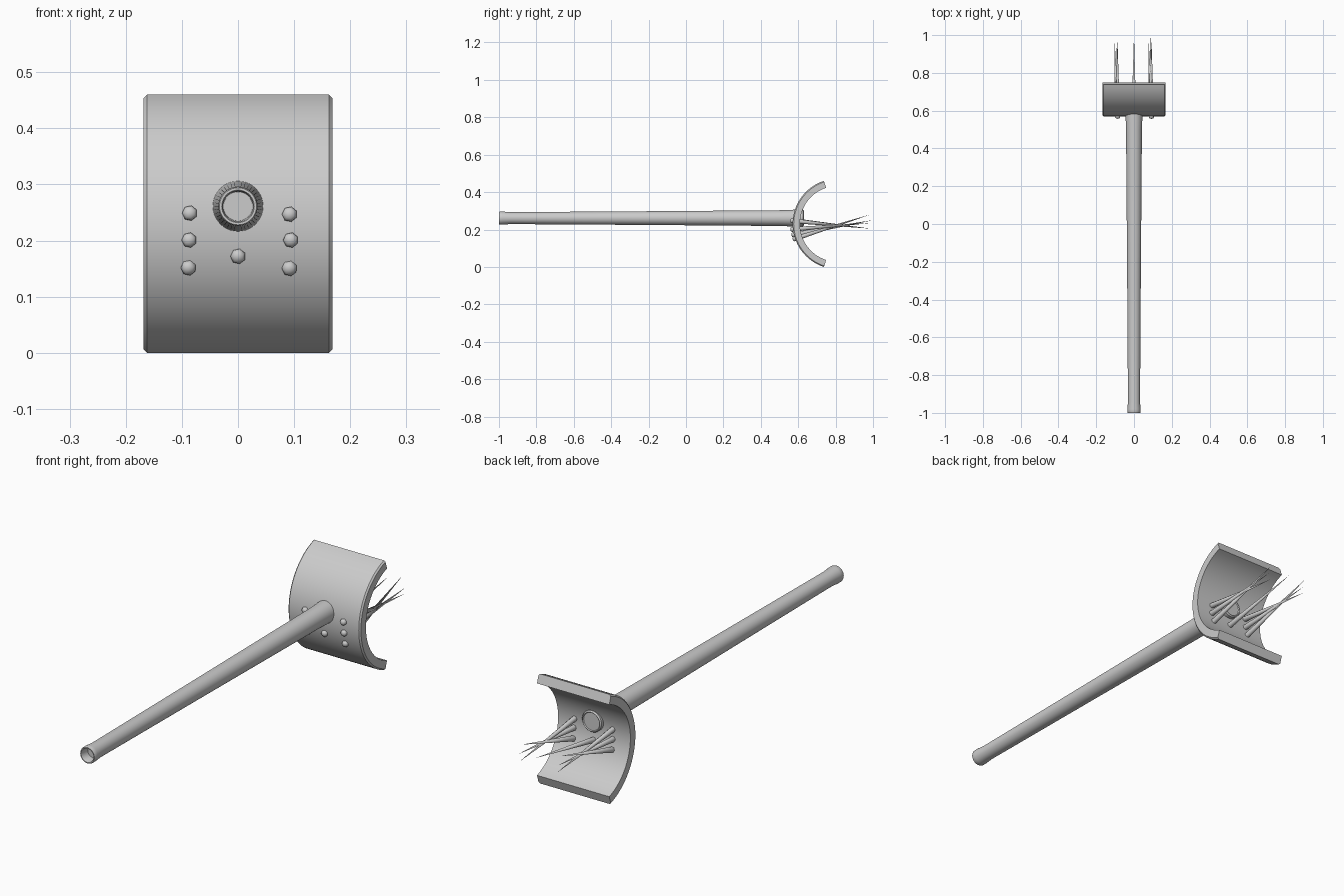
import bpy, bmesh, math
from mathutils import Vector

if "Cube" in bpy.data.objects:
    bpy.data.objects.remove(bpy.data.objects["Cube"])

grey = bpy.data.materials.new("plain grey")
grey.diffuse_color = (0.6, 0.6, 0.6, 1)
grey.use_nodes = True
grey.node_tree.nodes["Principled BSDF"].inputs["Base Color"].default_value = grey.diffuse_color


def finish(name, bm, angle=30):
    bmesh.ops.recalc_face_normals(bm, faces=bm.faces)
    me = bpy.data.meshes.new(name)
    bm.to_mesh(me)
    bm.free()
    me.materials.append(grey)
    ob = bpy.data.objects.new(name, me)
    bpy.context.collection.objects.link(ob)
    bpy.ops.object.select_all(action='DESELECT')
    ob.select_set(True)
    bpy.context.view_layer.objects.active = ob
    bpy.ops.object.shade_smooth_by_angle(angle=math.radians(angle))
    return ob


def lathe(name, start, direction, profile, sides, angle=30):
    """Spin (radius, distance) pairs around an axis; zero radius makes a pole."""
    bm = bmesh.new()
    rot = Vector(direction).to_track_quat('Z', 'Y')
    rings = []
    for r, d in profile:
        n = sides if r > 0 else 1
        rings.append([bm.verts.new(Vector(start) + rot @ Vector(
            (r * math.cos(2 * math.pi * i / sides), r * math.sin(2 * math.pi * i / sides), d)))
            for i in range(n)])
    for a, b in zip(rings, rings[1:]):
        for i in range(sides):
            j = (i + 1) % sides
            quad = [a[i % len(a)], a[j % len(a)], b[j % len(b)], b[i % len(b)]]
            bm.faces.new(list(dict.fromkeys(quad)))
    return finish(name, bm, angle)


# Curved head: chamfered cross-section swept along an arc
HALF, CH, R_OUT, R_IN = 0.168, 0.006, 0.242, 0.203
section = [(-HALF, R_IN), (HALF, R_IN), (HALF, R_OUT - CH), (HALF - CH, R_OUT),
           (CH - HALF, R_OUT), (-HALF, R_OUT - CH)]
bm = bmesh.new()
STEPS, SPAN = 32, math.radians(72)
rows = []
for k in range(STEPS + 1):
    t = -SPAN + 2 * SPAN * k / STEPS
    rows.append([bm.verts.new((x, 0.812 - r * math.cos(t), 0.23 + r * math.sin(t)))
                 for x, r in section])
for a, b in zip(rows, rows[1:]):
    for i in range(6):
        j = (i + 1) % 6
        bm.faces.new((a[i], a[j], b[j], b[i]))
bm.faces.new(rows[0])
bm.faces.new(rows[-1])
finish("curved_head", bm)

# Tapered handle with a hollow flared end, passing through the head
lathe("handle", (0, -1, 0.261), (0, 1, 0),
      [(0, 0.04), (0.026, 0.04), (0.027, 0.004), (0.029, 0), (0.033, 0), (0.035, 0.004),
       (0.035, 0.02), (0.032, 0.06), (0.036, 0.7), (0.042, 1.5), (0.045, 1.58),
       (0.045, 1.625), (0.040, 1.63), (0.037, 1.626), (0, 1.626)], 40)

# Spikes driven through the head: (x, z) of the head end, then of the tip
spikes = [(-0.086, 0.25, -0.088, 0.205), (-0.087, 0.20, -0.090, 0.235), (-0.088, 0.148, -0.104, 0.28),
          (0.0, 0.17, 0.0, 0.25),
          (0.092, 0.248, 0.086, 0.205), (0.094, 0.20, 0.092, 0.235), (0.092, 0.147, 0.076, 0.28)]
for n, (x, z, tx, tz) in enumerate(spikes, 1):
    y = 0.812 - math.sqrt(R_OUT ** 2 - (z - 0.23) ** 2) - 0.014
    start = Vector((x, y, z))
    axis = Vector((tx, 0.985 if x else 1.0, tz)) - start
    lathe(f"spike_{n}", start, axis,
          [(0, 0), (0.009, 0.002), (0.0135, 0.008), (0.0135, 0.018),
           (0.012, 0.05), (0, axis.length)], 7, 55)
